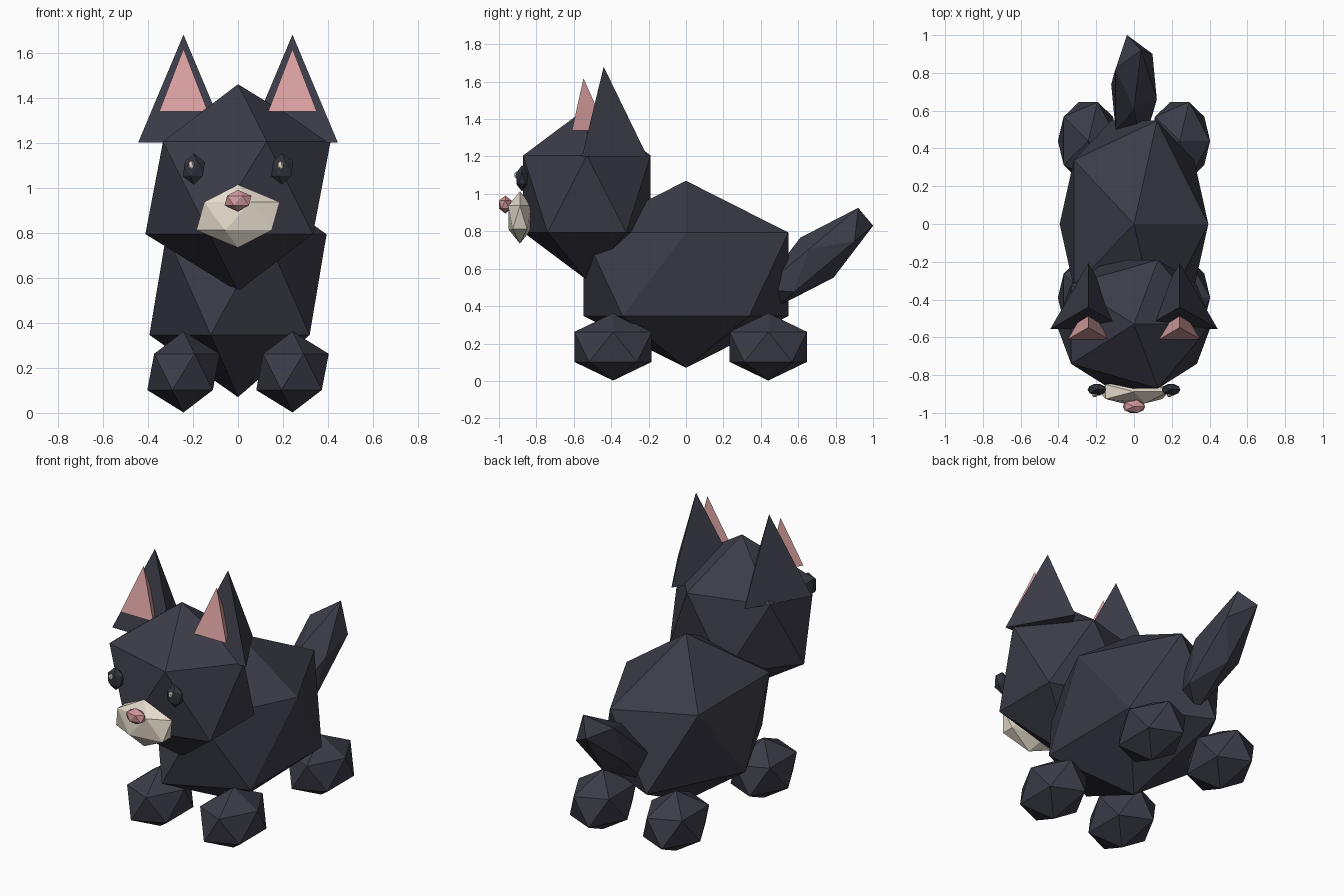
import bpy
from math import radians

if "Cube" in bpy.data.objects:
    bpy.data.objects.remove(bpy.data.objects["Cube"])


def material(name, rgb):
    m = bpy.data.materials.new(name)
    m.diffuse_color = (*rgb, 1)
    m.use_nodes = True
    m.node_tree.nodes["Principled BSDF"].inputs["Base Color"].default_value = m.diffuse_color
    return m


FUR = material("dark_fur", (0.045, 0.045, 0.065))
PINK = material("pink", (0.72, 0.36, 0.36))
NOSE = material("nose_pink", (0.65, 0.31, 0.33))
CREAM = material("cream", (0.78, 0.71, 0.60))
EYE = material("eye_dark", (0.03, 0.033, 0.045))


def finish(name, mat, scale):
    ob = bpy.context.object
    ob.name = name
    ob.scale = scale
    ob.data.materials.append(mat)
    return ob


def blob(name, loc, radii, mat, tilt=0):
    # 20-faced faceted ellipsoid
    bpy.ops.mesh.primitive_ico_sphere_add(
        subdivisions=1, radius=1, location=loc, rotation=(radians(tilt), 0, 0))
    return finish(name, mat, radii)


def spike(name, loc, radius, depth, mat):
    # three-sided pyramid, flat side facing forward
    bpy.ops.mesh.primitive_cone_add(
        vertices=3, radius1=radius, radius2=0, depth=depth, location=loc)
    return finish(name, mat, (1, 1, 1))


# Body, head and tail
blob("body", (0, 0, 0.57), (0.44, 0.643, 0.50), FUR)
blob("head", (0, -0.53, 1.0), (0.46, 0.40, 0.46), FUR)
blob("tail", (0, 0.70, 0.659), (0.135, 0.40, 0.139), FUR, tilt=40)

# Face
blob("muzzle", (0, -0.888, 0.874), (0.207, 0.073, 0.14), CREAM)
blob("nose", (0, -0.966, 0.943), (0.067, 0.04, 0.048), NOSE)

for side, s in (("left", -1), ("right", 1)):
    # Eyes with a small glint
    blob(f"{side}_eye", (s * 0.196, -0.877, 1.083), (0.055, 0.035, 0.07), EYE)
    blob(f"{side}_eye_glint", (s * 0.198 - 0.01, -0.906, 1.1), (0.015, 0.013, 0.02), CREAM)
    # Ears
    spike(f"{side}_ear", (s * 0.242, -0.44, 1.44), 0.233, 0.48, FUR)
    spike(f"{side}_inner_ear", (s * 0.242, -0.548, 1.478), 0.125, 0.28, PINK)
    # Paws
    for end, y in (("front", -0.39), ("back", 0.44)):
        blob(f"{end}_{side}_paw", (s * 0.242, y, 0.182), (0.18, 0.243, 0.18), FUR)
